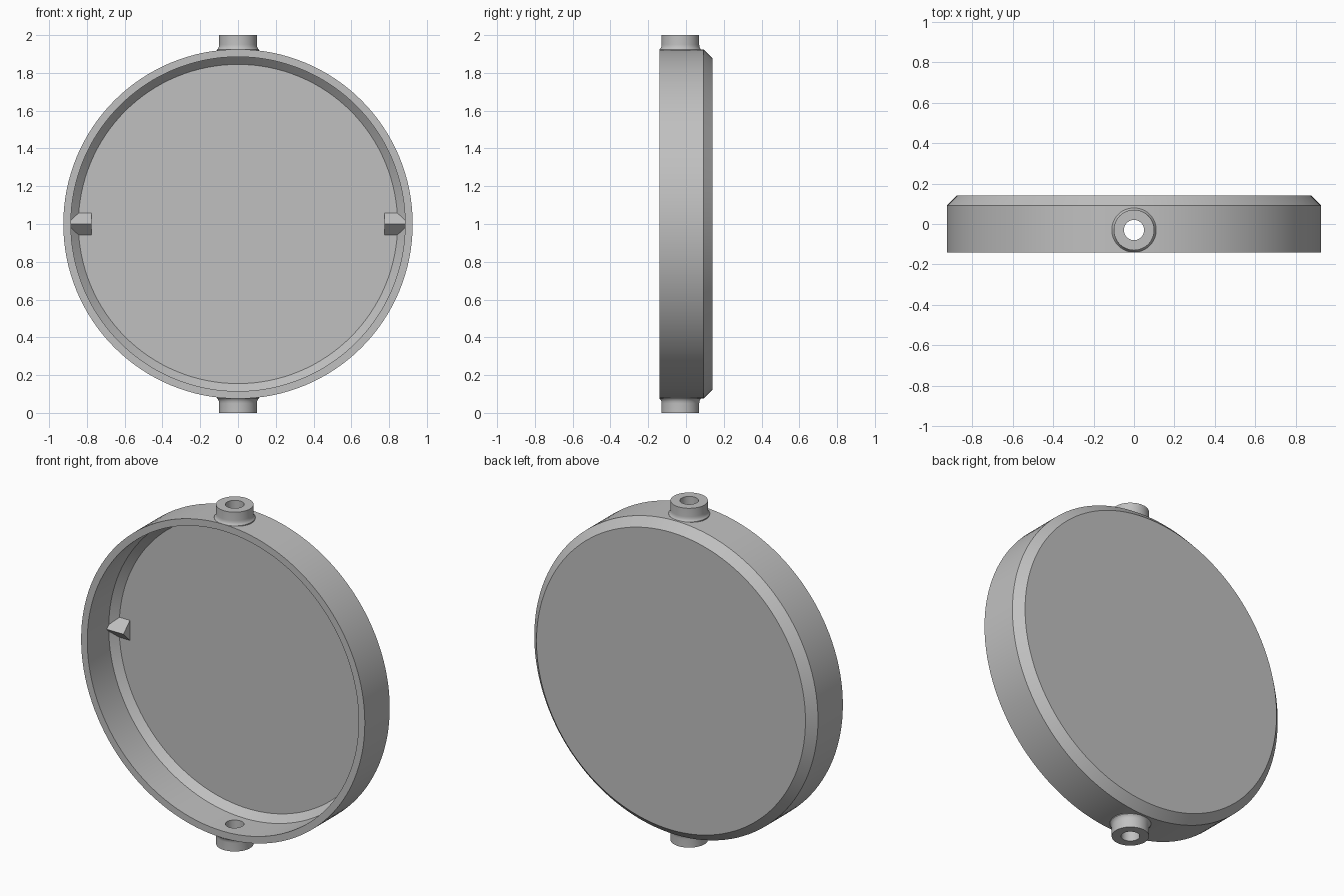
import bpy, bmesh, math
from mathutils import Matrix, Vector

cube = bpy.data.objects.get("Cube")
if cube:
    bpy.data.objects.remove(cube)

grey = bpy.data.materials.new("plain grey")
grey.use_nodes = True
colour = (0.53, 0.53, 0.53, 1)
grey.diffuse_color = colour
grey.node_tree.nodes["Principled BSDF"].inputs["Base Color"].default_value = colour


def finish(name, bm):
    bmesh.ops.recalc_face_normals(bm, faces=bm.faces)
    mesh = bpy.data.meshes.new(name)
    bm.to_mesh(mesh)
    bm.free()
    mesh.materials.append(grey)
    obj = bpy.data.objects.new(name, mesh)
    bpy.context.collection.objects.link(obj)
    return obj


def select(obj):
    bpy.ops.object.select_all(action='DESELECT')
    obj.select_set(True)
    bpy.context.view_layer.objects.active = obj


def smooth(obj):
    select(obj)
    bpy.ops.object.shade_smooth_by_angle(angle=math.radians(30))


def lathe(name, profile, matrix, sides, loop=False):
    """Turn (radius, height) points about local z, closed by caps or as a loop."""
    bm = bmesh.new()
    rings = []
    for r, h in profile:
        angles = [2 * math.pi * i / sides for i in range(sides)]
        rings.append([bm.verts.new(matrix @ Vector((r * math.cos(a), r * math.sin(a), h)))
                      for a in angles])
    pairs = list(zip(rings, rings[1:]))
    if loop:
        pairs.append((rings[-1], rings[0]))
    else:
        bm.faces.new(rings[0])
        bm.faces.new(rings[-1])
    for a, b in pairs:
        for i in range(sides):
            j = (i + 1) % sides
            bm.faces.new((a[i], a[j], b[j], b[i]))
    return finish(name, bm)


# Round tray: chamfered floor inside, open front rim, chamfered back edge
to_back = Matrix.Translation((0, 0, 1)) @ Matrix.Rotation(-math.pi / 2, 4, 'X')
case = lathe("round_case", [(0.845, 0.1), (0.885, 0.06), (0.885, -0.14),
                            (0.925, -0.14), (0.925, 0.092), (0.877, 0.14)], to_back, 128)

# Holes through the top and bottom of the wall
bore = 0.05
axis = Matrix.Translation((0, -0.03, 1))
cutter = lathe("hole_cutter", [(bore, -1.1), (bore, 1.1)], axis, 48)
cutter.hide_render = True
cut = case.modifiers.new("holes", 'BOOLEAN')
cut.operation = 'DIFFERENCE'
cut.solver = 'EXACT'
cut.object = cutter
select(case)
bpy.ops.object.modifier_apply(modifier=cut.name)
bpy.data.objects.remove(cutter)
smooth(case)

# Hollow spigots with a small flare where they meet the wall
spigot = [(bore, 0.9), (0.11, 0.9), (0.11, 0.924), (0.105, 0.93),
          (0.101, 0.938), (0.1, 0.95), (0.1, 1), (bore, 1)]
for name, flip in (("top_spigot", 0), ("bottom_spigot", math.pi)):
    smooth(lathe(name, spigot, axis @ Matrix.Rotation(flip, 4, 'X'), 48, loop=True))

# Wedge-shaped catches on the left and right of the floor
for name, side in (("left_catch", 1), ("right_catch", -1)):
    bm = bmesh.new()
    ends = [[bm.verts.new((side * x, y, 1 + z))
             for y, z in ((0.04, 0), (0.101, 0.06), (0.101, -0.06))]
            for x in (0.775, 0.886)]
    for end in ends:
        bm.faces.new(end)
    for i in range(3):
        j = (i + 1) % 3
        bm.faces.new((ends[0][i], ends[0][j], ends[1][j], ends[1][i]))
    finish(name, bm)
